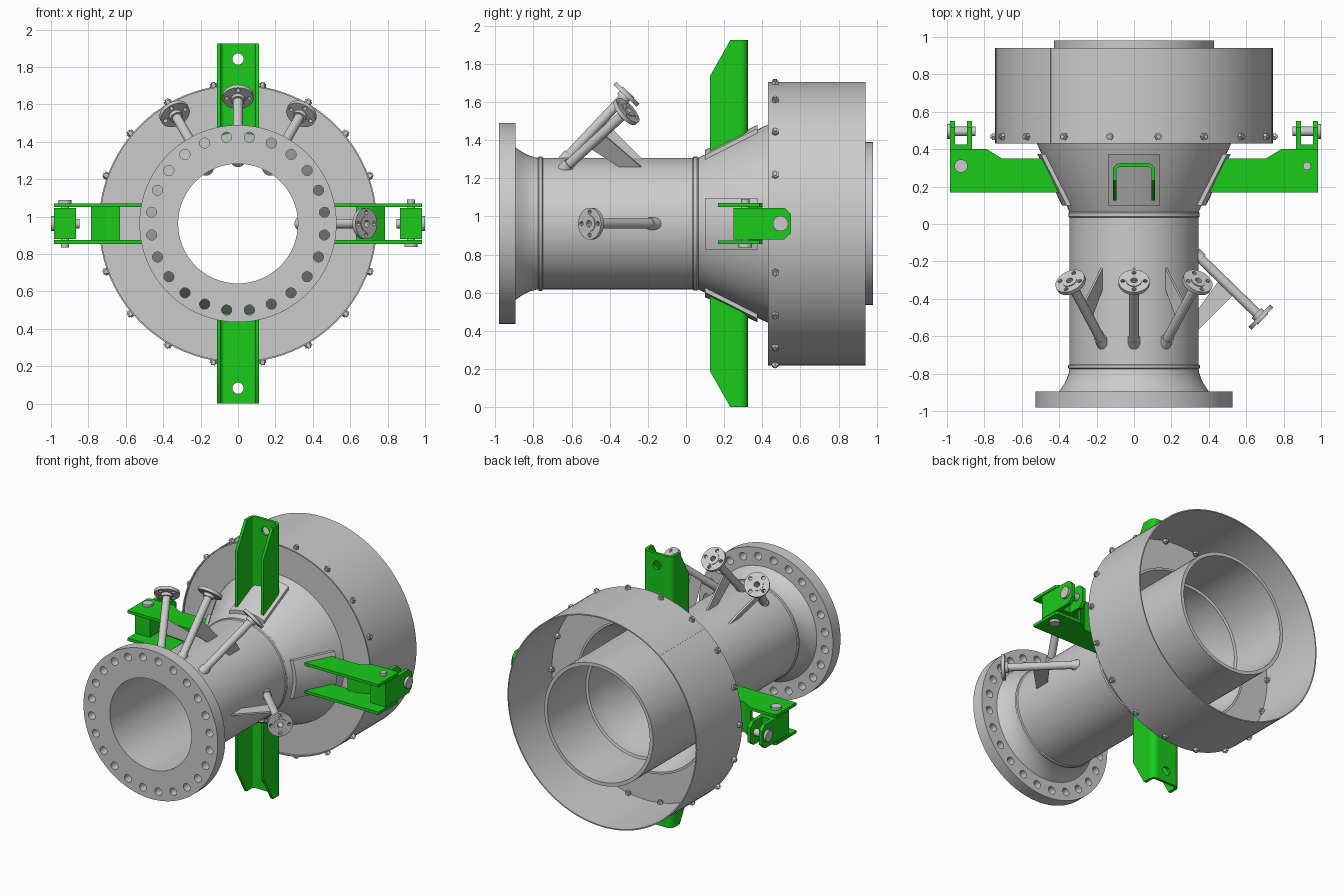
import bpy, bmesh
from math import sin, cos, pi, radians, sqrt
from mathutils import Matrix, Vector
from mathutils.geometry import tessellate_polygon

if "Cube" in bpy.data.objects:
    bpy.data.objects.remove(bpy.data.objects["Cube"])

AXIS_Z = 0.9625
green = bpy.data.materials.new("green_paint")
green.diffuse_color = (0.01, 0.6, 0.01, 1)
green.use_nodes = True
green.node_tree.nodes["Principled BSDF"].inputs["Base Color"].default_value = green.diffuse_color
YZ = Matrix(((0, 0, 1, 0), (1, 0, 0, 0), (0, 1, 0, 0), (0, 0, 0, 1)))  # outline in y-z, extruded along x


def frame(deg):
    """Local frame turned around the pipe axis; local z points outwards at deg from the top."""
    return Matrix.Translation((0, 0, AXIS_Z)) @ Matrix.Rotation(radians(deg), 4, 'Y')


def make(name, verts, faces, matrix, mat=None):
    me = bpy.data.meshes.new(name)
    me.from_pydata([matrix @ Vector(v) for v in verts], [], faces)
    bm = bmesh.new()
    bm.from_mesh(me)
    bmesh.ops.recalc_face_normals(bm, faces=bm.faces[:])
    bm.to_mesh(me)
    bm.free()
    ob = bpy.data.objects.new(name, me)
    bpy.context.collection.objects.link(ob)
    if mat:
        me.materials.append(mat)
    return ob


def circle(r, n=24, cx=0, cy=0):
    return [(cx + r * cos(2 * pi * i / n), cy + r * sin(2 * pi * i / n)) for i in range(n)]


def plate(name, loops, depth, matrix, mat=None):
    """Outline with optional hole loops, extruded from local z = 0 to depth."""
    pts = [p for loop in loops for p in loop]
    n = len(pts)
    tris = tessellate_polygon([[Vector((x, y, 0)) for x, y in loop] for loop in loops])
    verts = [(x, y, 0) for x, y in pts] + [(x, y, depth) for x, y in pts]
    faces = [tuple(t) for t in tris] + [tuple(i + n for i in reversed(t)) for t in tris]
    start = 0
    for loop in loops:
        k = len(loop)
        for i in range(k):
            a, b = start + i, start + (i + 1) % k
            faces.append((a, b, b + n, a + n))
        start += k
    return make(name, verts, faces, matrix, mat)


def rod(name, p0, p1, r, f, mat=None, n=24, holes=()):
    """Cylinder or ring between two points of frame f."""
    p0, p1 = Vector(p0), Vector(p1)
    d = p1 - p0
    m = f @ Matrix.Translation(p0) @ d.to_track_quat('Z', 'Y').to_matrix().to_4x4()
    return plate(name, [circle(r, n)] + list(holes), d.length, m, mat)


def box(name, lo, hi, f, mat=None):
    loop = [(lo[0], lo[1]), (hi[0], lo[1]), (hi[0], hi[1]), (lo[0], hi[1])]
    return plate(name, [loop], hi[2] - lo[2], f @ Matrix.Translation((0, 0, lo[2])), mat)


def lathe(name, profile, n=96):
    """Closed (y, radius) profile revolved around the pipe axis."""
    k = len(profile)
    verts = [(r * sin(2 * pi * j / n), y, r * cos(2 * pi * j / n)) for j in range(n) for y, r in profile]
    faces = [(j * k + i, j * k + (i + 1) % k, (j + 1) % n * k + (i + 1) % k, (j + 1) % n * k + i)
             for j in range(n) for i in range(k)]
    return make(name, verts, faces, frame(0))


# main pipe: hub, weld beads, cone and inner outlet pipe
lathe("main_pipe", [
    (-0.895, .40), (-0.88, .39), (-0.855, .373), (-0.825, .358), (-0.79, .347), (-0.775, .345),
    (-0.77, .352), (-0.755, .352), (-0.75, .345), (0.035, .345), (0.04, .351), (0.058, .351),
    (0.065, .345), (0.43, .52), (0.47, .53), (0.47, .515), (0.43, .506), (0.27, .427),
    (0.98, .427), (0.98, .402), (0.55, .402), (0.545, .385), (0.40, .38), (0.12, .32), (-0.895, .32)])

# front flange with bolt holes
holes = [circle(.027, 20, .466 * cos(radians(15 * i + 7.5)), .466 * sin(radians(15 * i + 7.5)))
         for i in range(24)]
rod("front_flange", (0, -.98, 0), (0, -.895, 0), .527, frame(0), n=96, holes=[circle(.32, 96)] + holes)

# outer shroud with its recessed front plate and seam
lathe("shroud", [(0.43, .743), (0.94, .743), (0.94, .735), (0.455, .735), (0.455, .515),
                 (0.443, .515), (0.443, .735), (0.43, .735)])
box("shroud_seam", (-.003, .43, .735), (.003, .94, .745), frame(-37))

# radial bolts around the shroud
for i in range(18):
    f = frame(20 * i + 10)
    rod("shroud_bolt_head", (0, .467, .74), (0, .467, .76), .02, f, n=6)
    rod("shroud_bolt_shank", (0, .467, .71), (0, .467, .768), .011, f, n=12)
    rod("shroud_bolt_nut", (0, .467, .718), (0, .467, .737), .02, f, n=6)


# curved reinforcing pads on the cone
def pad(f):
    xs = [-.135 + .27 * i / 10 for i in range(11)]
    verts = []
    for y in (.10, .375):
        r = .345 + .4795 * (y - .065)
        verts += [(x, y, sqrt(r * r - x * x) + .024) for x in xs]
        verts += [(x, y, sqrt(r * r - x * x) - .008) for x in reversed(xs)]
    n = 22
    faces = [(i, (i + 1) % n, (i + 1) % n + n, i + n) for i in range(n)]
    for b in (0, n):
        faces += [(b + i, b + i + 1, b + 20 - i, b + 21 - i) for i in range(10)]
    make("cone_pad", verts, faces, f)


for a in (0, 90, 180, 270):
    pad(frame(a))

# upper and lower channel lugs: two cheeks, web with hole, rounded bends
for a in (0, 180):
    f = frame(a)
    cheek = [(.125, .36), (.125, .772), (.2325, .9625), (.285, .9625), (.285, .435)]
    for s in (-1, 1):
        plate("lug_cheek", [cheek], .02, f @ Matrix.Translation((.093 if s > 0 else -.113, 0, 0)) @ YZ, green)
        arc = [radians(15 * i) for i in range(7)]
        bend = [(s * (.073 + .04 * cos(t)), .285 + .04 * sin(t)) for t in arc]
        bend += [(s * (.073 + .02 * cos(t)), .285 + .02 * sin(t)) for t in reversed(arc)]
        plate("lug_bend", [bend], .5225, f @ Matrix.Translation((0, 0, .44)), green)
    web = [(-.073, .45), (.073, .45), (.073, .9625), (-.073, .9625)]
    plate("lug_web", [web, circle(.03, 24, 0, .88)], .02,
          f @ Matrix.Translation((0, .325, 0)) @ Matrix.Rotation(pi / 2, 4, 'X'), green)

# side hinge brackets, with local x pointing outwards
for a in (0, 180):
    f = frame(a)
    arm = [(.39, .168), (.985, .168), (.985, .385), (.97, .40), (.787, .40), (.705, .35), (.49, .35)]
    for z in (-.108, .088):
        plate("bracket_arm", [arm], .02, f @ Matrix.Translation((0, 0, z)), green)
    web = [(.63, .33), (.71, .33), (.787, .377), (.787, .398), (.705, .348), (.63, .348)]
    plate("bracket_web", [web], .18, f @ Matrix.Translation((0, 0, -.09)), green)
    # swivelling clevis with two ears
    box("clevis_block", (.867, .25, -.083), (.983, .425, .083), f, green)
    ear = [(.25, -.083), (.515, -.083), (.55, -.05), (.55, .05), (.515, .083), (.25, .083)]
    for x in (.867, .957):
        plate("clevis_ear", [ear], .026, f @ Matrix.Translation((x, 0, 0)) @ YZ, green)
    # hinge pin and clevis pin
    rod("hinge_pin", (.925, .31, -.112), (.925, .31, .128), .022, f)
    rod("hinge_pin_head", (.925, .31, -.125), (.925, .31, -.106), .035, f)
    rod("clevis_pin", (.848, .495, 0), (.995, .495, 0), .025, f)
    rod("clevis_pin_head", (.982, .495, 0), (1.0, .495, 0), .04, f)


# slanted flanged nozzles with gussets
def nozzle(a, y0, y1):
    f = frame(a)
    p0, p1 = Vector((0, y0, .325)), Vector((0, y1, .68))
    d = (p1 - p0).normalized()
    s = 1 if y1 > y0 else -1
    rod("nozzle_pipe", p0, p1, .026, f, holes=[circle(.017)])
    rod("nozzle_weld", p0, p0 + d * .05, .033, f)
    rod("nozzle_collar", p1 - d * .035, p1 - d * .01, .037, f, holes=[circle(.02)])
    bolts = [circle(.012, 12, .06 * cos(pi / 2 * i), .06 * sin(pi / 2 * i)) for i in range(4)]
    rod("nozzle_flange", p1 - d * .014, p1 + d * .008, .083, f, n=40, holes=[circle(.018)] + bolts)
    rod("nozzle_raised_face", p1 + d * .006, p1 + d * .013, .042, f, n=32, holes=[circle(.018)])
    gusset = [(y0 + s * .14, .46), (y0 + s * .22, .535), (y0 + s * .42, .335), (y0 + s * .31, .335)]
    plate("nozzle_gusset", [gusset], .012, f @ Matrix.Translation((-.006, 0, 0)) @ YZ)


for a in (-30, 0, 30):
    nozzle(a, -.645, -.31)
nozzle(90, -.155, -.50)

# smooth shading with crisp edges
for ob in bpy.context.collection.objects:
    ob.select_set(True)
    bpy.context.view_layer.objects.active = ob
bpy.ops.object.shade_smooth_by_angle(angle=radians(30))
